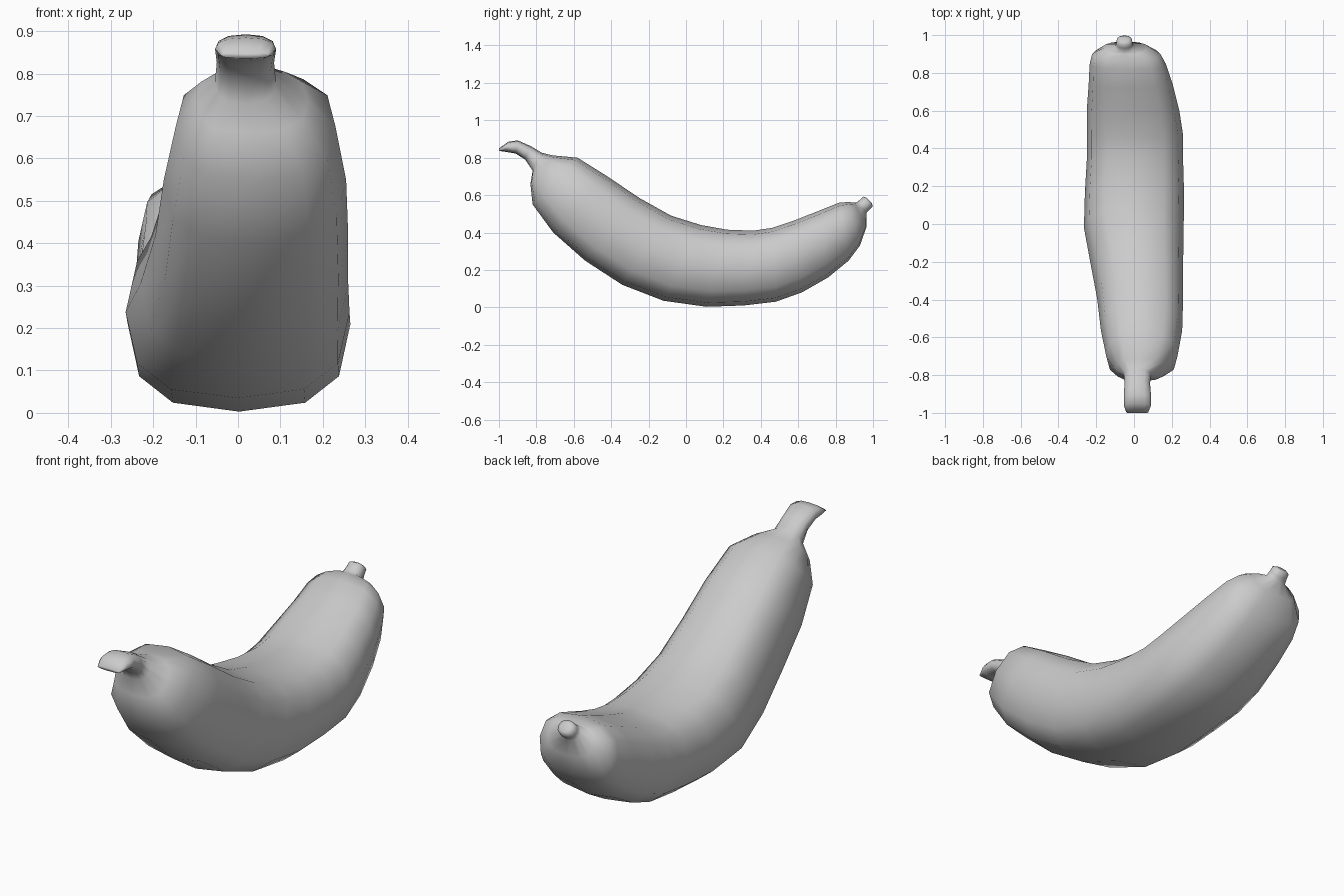
import bpy, bmesh
from math import sin, cos, tau
from mathutils import Vector

SIDES = 12

# Each ring: top y, top z, bottom y, bottom z, left x, right x
stem = [
    (-1.00, .85, -.998, .836, -.04, .075),
    (-.95, .885, -.97, .832, -.054, .09),
    (-.90, .893, -.91, .822, -.054, .09),
    (-.83, .862, -.86, .79, -.05, .085),
    (-.77, .826, -.82, .73, -.055, .09),
]
body = [
    (-.71, .812, -.832, .66, -.10, .165),
    (-.58, .80, -.82, .55, -.147, .23),
    (-.42, .70, -.71, .40, -.175, .255),
    (-.25, .585, -.54, .25, -.195, .26),
    (-.08, .49, -.34, .12, -.23, .26),
    (.08, .44, -.12, .035, -.265, .263),
    (.22, .415, .11, .003, -.26, .265),
    (.36, .41, .31, .01, -.25, .26),
    (.46, .425, .48, .03, -.25, .26),
    (.58, .465, .62, .08, -.25, .24),
    (.72, .52, .76, .16, -.24, .205),
    (.82, .56, .87, .25, -.235, .17),
    (.87, .563, .93, .33, -.222, .14),
    (.90, .56, .965, .43, -.16, .07),
]
tip = [
    (.91, .56, .965, .505, -.10, -.002),
    (.93, .575, .982, .522, -.094, -.008),
    (.948, .592, .998, .54, -.092, -.01),
    (.965, .586, .995, .555, -.075, -.027),
]


def rounded(v, p):
    return abs(v) ** p * (1 if v >= 0 else -1)


def add_ring(bm, ring, p):
    ty, tz, by, bz, lx, rx = ring
    top, bottom = Vector((0, ty, tz)), Vector((0, by, bz))
    mid, half = (top + bottom) / 2, (top - bottom) / 2
    verts = []
    for i in range(SIDES):
        a = tau * i / SIDES
        co = mid + half * rounded(cos(a), p)
        co.x = (lx + rx) / 2 + (rx - lx) / 2 * rounded(sin(a), p)
        verts.append(bm.verts.new(co))
    return verts


# Banana skin: stem, curved body and blossom tip lofted as one surface
bm = bmesh.new()
rings = [add_ring(bm, r, p) for part, p in ((stem, .85), (body, .75), (tip, .9)) for r in part]
for a, b in zip(rings, rings[1:]):
    for i in range(SIDES):
        j = (i + 1) % SIDES
        bm.faces.new((a[i], a[j], b[j], b[i]))
bm.faces.new(rings[0])
bm.faces.new(rings[-1])
bmesh.ops.recalc_face_normals(bm, faces=bm.faces)
for f in bm.faces:
    f.smooth = True

mesh = bpy.data.meshes.new("banana")
bm.to_mesh(mesh)
bm.free()
bpy.context.collection.objects.link(bpy.data.objects.new("banana", mesh))
